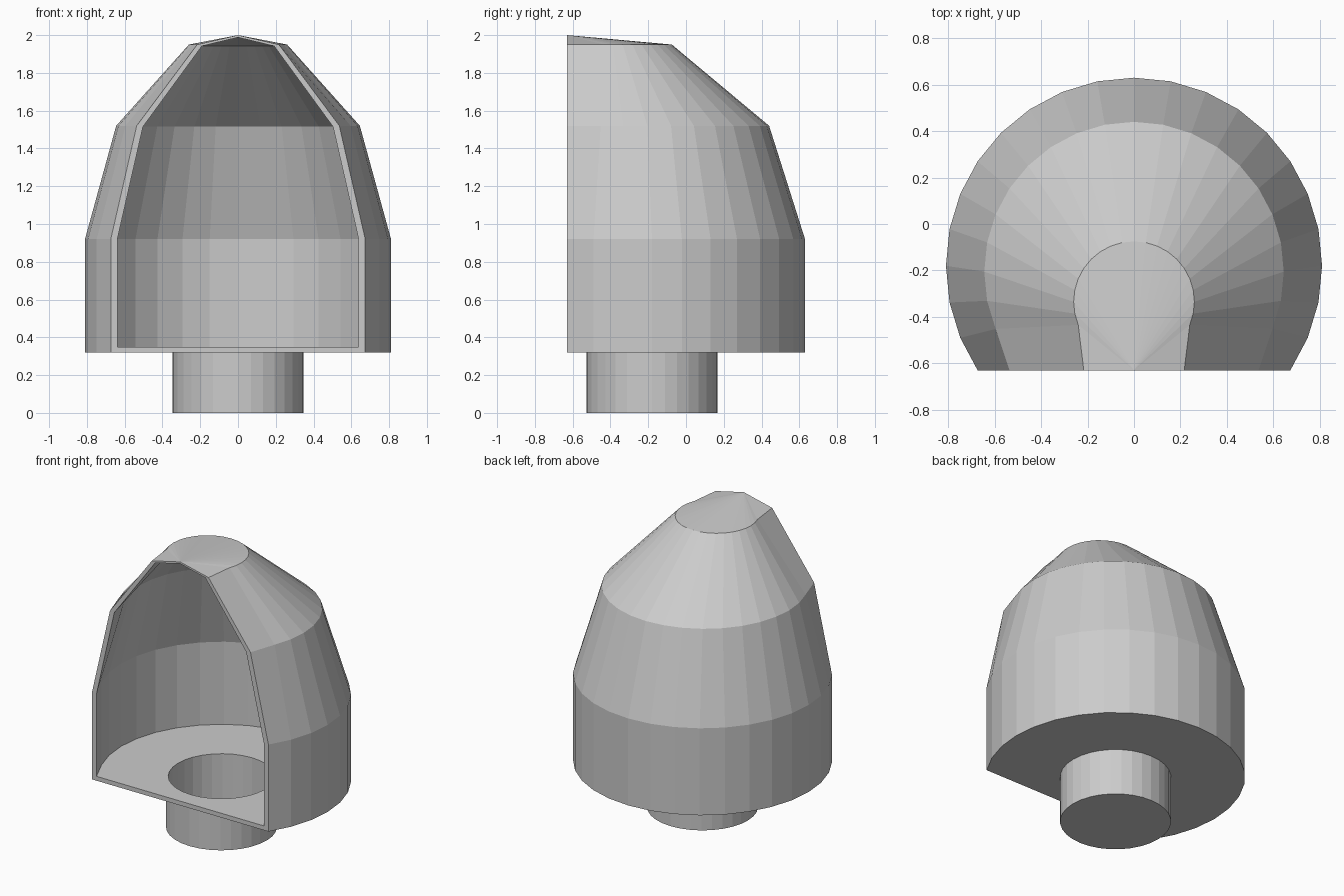
import bpy, bmesh
from math import cos, sin, tan, radians

if "Cube" in bpy.data.objects:
    bpy.data.objects.remove(bpy.data.objects["Cube"])

STEP = radians(11.25)      # 32-sided body
FRONT = -0.63              # plane of the front opening
CY = -0.18                 # axis of body and spigot


def hood_ring(bm, r, cy, z):
    """Open ring round the back; both ends are pulled onto the front plane."""
    return [bm.verts.new((r * cos(k * STEP),
                          FRONT if k in (-3, 19) else cy + r * sin(k * STEP), z))
            for k in range(-3, 20)]


def strip(bm, a, b, closed=False):
    n = len(a)
    for i in range(n if closed else n - 1):
        j = (i + 1) % n
        bm.faces.new((a[i], a[j], b[j], b[i]))


def skin(bm, hoops, apex_z, floor_z, spigot_r, spigot_z):
    """One skin of the shell; returns its open edge loop at the front."""
    rings = [hood_ring(bm, *h) for h in hoops]
    for a, b in zip(rings, rings[1:]):
        strip(bm, a, b)

    # peaked roof
    apex = bm.verts.new((0, FRONT, apex_z))
    for a, b in zip(rings[0], rings[0][1:]):
        bm.faces.new((apex, a, b))

    # D-shaped floor around the spigot
    sill = [bm.verts.new(((FRONT - CY) / tan(k * STEP), FRONT, floor_z))
            for k in range(20, 29)]
    collar, foot = [[bm.verts.new((spigot_r * cos(k * STEP),
                                   CY + spigot_r * sin(k * STEP), z))
                     for k in range(-3, 29)] for z in (floor_z, spigot_z)]
    strip(bm, rings[-1] + sill, collar, True)

    # spigot wall and base
    strip(bm, collar, foot, True)
    bm.faces.new(foot)
    return [apex] + [r[-1] for r in rings] + sill + [r[0] for r in reversed(rings)]


bm = bmesh.new()
# hoops: radius, centre y, height
outer = skin(bm, [(0.26, -0.335, 1.95), (0.645, -0.205, 1.52),
                  (0.81, CY, 0.92), (0.81, CY, 0.32)], 2.0, 0.32, 0.347, 0.0)
inner = skin(bm, [(0.23, -0.335, 1.942), (0.605, -0.205, 1.515),
                  (0.768, CY, 0.92), (0.768, CY, 0.35)], 1.988, 0.35, 0.333, 0.02)
# rim joining the two skins
strip(bm, outer, inner, True)
bmesh.ops.recalc_face_normals(bm, faces=bm.faces)

mesh = bpy.data.meshes.new("hooded_shell")
bm.to_mesh(mesh)
bm.free()
bpy.context.collection.objects.link(bpy.data.objects.new("hooded_shell", mesh))
